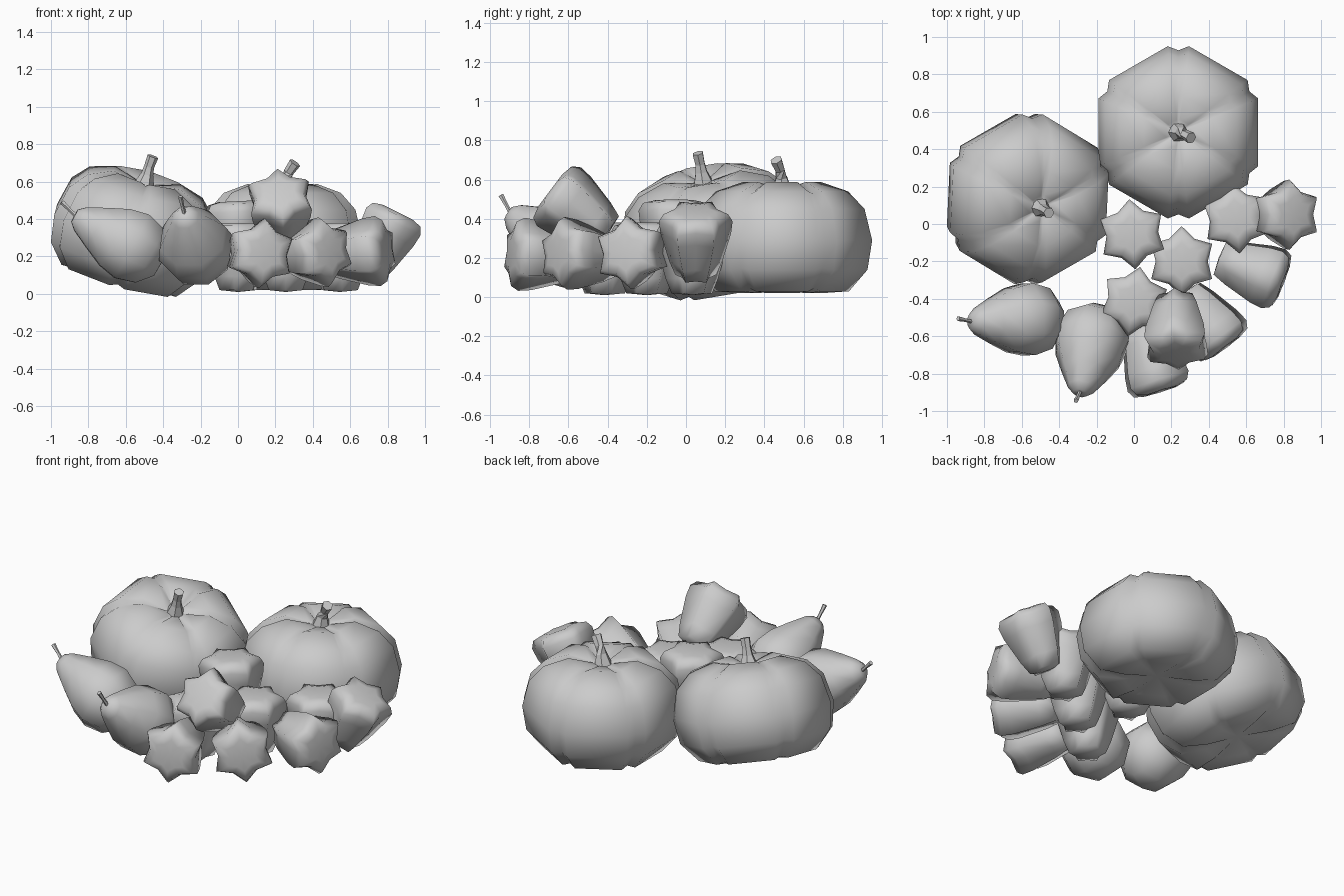
import bpy, bmesh, math
from mathutils import Vector, Matrix

if "Cube" in bpy.data.objects:
    bpy.data.objects.remove(bpy.data.objects["Cube"])


def frame(origin, axis, roll=0):
    """Matrix whose z runs along axis; local y leans to world up (or to +y if upright)."""
    z = Vector(axis).normalized()
    ref = Vector((0, 1, 0)) if z.z > 0.85 else Vector((0, 0, 1))
    y = (ref - z * ref.dot(z)).normalized()
    x = y.cross(z)
    m = Matrix((x, y, z)).transposed().to_4x4()
    return Matrix.Translation(origin) @ m @ Matrix.Rotation(math.radians(roll), 4, 'Z')


def loft(name, profile, section, matrix):
    """Spin a (radius, height) profile through a section of (angle, radius factor, height factor)."""
    bm = bmesh.new()
    rings = []
    for r, h in profile:
        if r == 0:
            rings.append([bm.verts.new(matrix @ Vector((0, 0, h)))])
        else:
            rings.append([bm.verts.new(matrix @ Vector((
                r * f * math.cos(math.radians(a)), r * f * math.sin(math.radians(a)), h * g)))
                for a, f, g in section])
    n = len(section)
    for lo, hi in zip(rings, rings[1:]):
        for i in range(n):
            j = (i + 1) % n
            if len(lo) == 1:
                bm.faces.new((lo[0], hi[j], hi[i]))
            elif len(hi) == 1:
                bm.faces.new((lo[i], lo[j], hi[0]))
            else:
                bm.faces.new((lo[i], lo[j], hi[j], hi[i]))
    bmesh.ops.recalc_face_normals(bm, faces=bm.faces)
    for f in bm.faces:
        f.smooth = True
    me = bpy.data.meshes.new(name)
    bm.to_mesh(me)
    bm.free()
    ob = bpy.data.objects.new(name, me)
    bpy.context.collection.objects.link(ob)
    return ob


def stalk(name, points, radii, sides=6):
    """Bent tapering stem through the given points."""
    pts = [Vector(p) for p in points]
    bm = bmesh.new()
    rings = []
    for i, (p, r) in enumerate(zip(pts, radii)):
        d = pts[min(i + 1, len(pts) - 1)] - pts[max(i - 1, 0)]
        m = frame(p, d)
        rings.append([bm.verts.new(m @ Vector((r * math.cos(k * math.tau / sides),
                                               r * math.sin(k * math.tau / sides), 0)))
                      for k in range(sides)])
    for a, b in zip(rings, rings[1:]):
        for k in range(sides):
            j = (k + 1) % sides
            bm.faces.new((a[k], a[j], b[j], b[k]))
    bm.faces.new(rings[-1])
    bm.faces.new(rings[0][::-1])
    bmesh.ops.recalc_face_normals(bm, faces=bm.faces)
    me = bpy.data.meshes.new(name)
    bm.to_mesh(me)
    bm.free()
    bpy.context.collection.objects.link(bpy.data.objects.new(name, me))


# Pumpkins: six broad flat lobes with narrow grooves
lobes = []
for k in range(6):
    a = 60 * k + 30
    lobes += [(a - 7, 1, 1), (a, 0.945, 0.95), (a + 7, 1, 1)]
pumpkin = [(0, -0.26), (0.2, -0.28), (0.345, -0.27), (0.44, -0.16), (0.464, -0.01),
           (0.425, 0.15), (0.34, 0.24), (0.2, 0.288), (0.07, 0.26), (0, 0.24)]
loft("pumpkin_back", pumpkin, lobes, frame((0.237, 0.49, 0.30), (0, 0, 1)))
loft("pumpkin_left", pumpkin, lobes, frame((-0.56, 0.13, 0.348), (0.07, -0.045, 0.25)))
stalk("pumpkin_stem_back", [(0.235, 0.49, 0.53), (0.25, 0.487, 0.61), (0.27, 0.48, 0.65),
                            (0.305, 0.46, 0.70)], [0.06, 0.033, 0.027, 0.032])
stalk("pumpkin_stem_left", [(-0.505, 0.09, 0.57), (-0.485, 0.078, 0.64), (-0.475, 0.072, 0.68),
                            (-0.455, 0.06, 0.735)], [0.06, 0.033, 0.027, 0.03])

# Star squashes: six-pointed, wide at the star end and tapering to the tail
star = []
for k in range(6):
    star += [(60 * k + 30, 1, 1), (60 * k + 60, 0.74, 1)]
squash = [(0, -0.335), (0.105, -0.325), (0.135, -0.25), (0.18, -0.09), (0.188, -0.02),
          (0.165, 0.02), (0.1, 0.035), (0, 0.03)]
placements = [  # star centre, facing direction, roll
    ((0.84, 0.05, 0.405), (0.45, 0, 0.89), 0),
    ((0.545, 0.03, 0.345), (0, 0, 1), 6),
    ((-0.01, -0.055, 0.46), (-0.05, 0, 1), 5),
    ((0.255, -0.2, 0.345), (0, 0, 1), 0),
    ((0.0, -0.415, 0.345), (0, 0, 1), -10),
    ((0.765, -0.30, 0.23), (0.93, -0.36, 0.06), 5),
    ((0.47, -0.63, 0.225), (0.6, -0.8, 0.06), 8),
    ((0.135, -0.86, 0.22), (0.3, -0.95, 0.06), -6),
    ((0.225, -0.665, 0.525), (0, -0.8, 0.6), 5),
]
for i, (pos, axis, roll) in enumerate(placements):
    loft(f"star_squash_{i + 1}", squash, star, frame(pos, axis, roll))

# Pears lying on their sides, necks raised
rim = [(45 * k + 22.5, 1, 1) for k in range(8)]
pear = [(0, -0.185), (0.09, -0.18), (0.175, -0.11), (0.208, 0), (0.185, 0.1),
        (0.13, 0.21), (0.075, 0.31), (0.04, 0.345), (0, 0.345)]
for name, body, neck, tip in [
        ("left", (-0.57, -0.51, 0.255), (-0.86, -0.522, 0.41), (-0.94, -0.505, 0.49)),
        ("front", (-0.225, -0.62, 0.245), (-0.285, -0.89, 0.42), (-0.31, -0.945, 0.52))]:
    axis = Vector(neck) - Vector(body)
    loft("pear_" + name, pear, rim, frame(body, axis))
    stalk("pear_stem_" + name, [neck, (Vector(neck) + Vector(tip)) / 2, tip],
          [0.012, 0.01, 0.014], 5)
